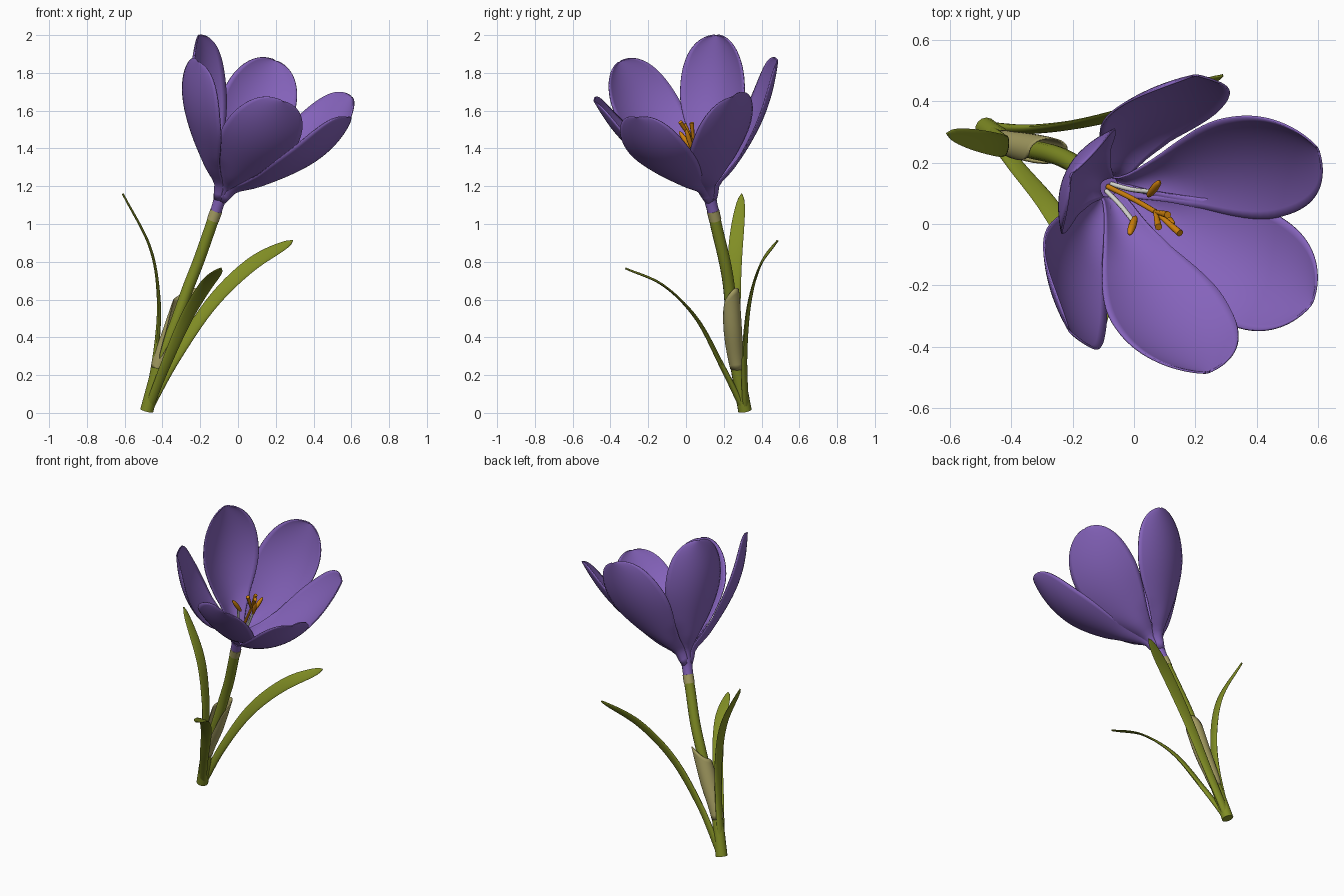
import bpy, math
from mathutils import Vector as V

if "Cube" in bpy.data.objects:
    bpy.data.objects.remove(bpy.data.objects["Cube"])


def mat(name, rgb):
    m = bpy.data.materials.new(name)
    m.diffuse_color = (*rgb, 1)
    m.use_nodes = True
    m.node_tree.nodes["Principled BSDF"].inputs["Base Color"].default_value = m.diffuse_color
    return m


PURPLE = mat("petal purple", (0.235, 0.125, 0.50))
GREEN = mat("leaf green", (0.22, 0.27, 0.018))
PALE = mat("pale sheath", (0.40, 0.36, 0.13))
ORANGE = mat("saffron orange", (0.62, 0.22, 0.004))
WHITE = mat("filament white", (0.75, 0.75, 0.70))


def make(name, verts, faces, material, thick=0):
    me = bpy.data.meshes.new(name)
    me.from_pydata([tuple(v) for v in verts], [], faces)
    me.materials.append(material)
    ob = bpy.data.objects.new(name, me)
    bpy.context.collection.objects.link(ob)
    if thick:
        mod = ob.modifiers.new("thickness", 'SOLIDIFY')
        mod.thickness = thick
        mod.offset = 0
    bpy.ops.object.select_all(action='DESELECT')
    ob.select_set(True)
    bpy.context.view_layer.objects.active = ob
    bpy.ops.object.shade_smooth_by_angle(angle=math.radians(50))
    return ob


def spline(points, n=24):
    """Catmull-Rom curve through the points, as n+1 samples"""
    p = [V(q) for q in points]
    p = [2 * p[0] - p[1]] + p + [2 * p[-1] - p[-2]]
    segs = len(p) - 3
    out = []
    for i in range(n + 1):
        x = i / n * segs
        k = min(int(x), segs - 1)
        t = x - k
        a, b, c, d = p[k:k + 4]
        out.append(0.5 * (2 * b + (c - a) * t + (2 * a - 5 * b + 4 * c - d) * t * t
                          + (3 * b - a - 3 * c + d) * t ** 3))
    return out


def sweep(name, points, width, material, depth=None, side=(0, 1, 0), n=24, sides=14):
    """Elliptical section along a path; width and depth are functions of 0..1"""
    path = spline(points, n)
    depth = depth or width
    verts, faces = [], []
    for i, c in enumerate(path):
        t = (path[min(i + 1, n)] - path[max(i - 1, 0)]).normalized()
        s = V(side)
        s = (s - t * s.dot(t)).normalized()
        m = t.cross(s)
        for j in range(sides):
            a = 2 * math.pi * j / sides
            verts.append(c + s * width(i / n) * math.cos(a) + m * depth(i / n) * math.sin(a))
    for i in range(n):
        for j in range(sides):
            k = (j + 1) % sides
            faces.append((i * sides + j, i * sides + k, (i + 1) * sides + k, (i + 1) * sides + j))
    faces.append(tuple(range(sides))[::-1])
    faces.append(tuple(n * sides + j for j in range(sides)))
    return make(name, verts, faces, material)


# stem, base sheath, pale collar and floral tube
STEM = [(-.483, .312, .012), (-.42, .268, .25), (-.34, .245, .45), (-.265, .228, .66),
        (-.21, .205, .80), (-.15, .165, .97), (-.126, .15, 1.04)]
sweep("stem", STEM, lambda u: .031, GREEN, n=36)
sweep("base_sheath", STEM[:2], lambda u: .036 - .002 * u, GREEN)
sweep("collar", [(-.133, .155, 1.02), (-.115, .143, 1.07)], lambda u: .033, PALE, n=4)
sweep("floral_tube", [(-.117, .144, 1.065), (-.10, .131, 1.12), (-.088, .124, 1.165)],
      lambda u: .031 + .006 * u * u, PURPLE, n=10)

# leaves: slim blades, widest high up, with rounded tips
leaves = {
    "left_leaf": ([(-.483, .31, .02), (-.43, .268, .36), (-.421, .255, .62), (-.467, .263, .88),
                   (-.61, .295, 1.16)], (.1, 1, 0)),
    "right_leaf": ([(-.475, .315, .02), (-.325, .31, .30), (-.14, .335, .58), (.07, .395, .785),
                    (.29, .485, .912)], (-.75, .25, .6)),
    "front_leaf": ([(-.475, .305, .02), (-.385, .19, .25), (-.275, .055, .50), (-.17, -.12, .675),
                    (-.09, -.32, .765)], (.9, .25, -.2)),
}


def blade(u):
    x = min(u / .7, 1)
    w = .024 + .014 * x * x * (3 - 2 * x)
    return w * math.sqrt(max(0.004, 1 - max(0, (u - .72) / .28) ** 2.4))


for name, (pts, side) in leaves.items():
    sweep(name, pts, blade, GREEN, lambda u: .018 - .008 * min(1, u * 1.6) - .005 * u, side, n=48)

# pale bract wrapped round the stem, pointed at the back and open at the front
path = spline(STEM, 120)


def on_stem(z):
    return next((a.lerp(b, (z - a.z) / (b.z - a.z)) for a, b in zip(path, path[1:])
                 if a.z <= z <= b.z), path[-1])


N, R = 36, 14
verts, faces = [], []
for i in range(R + 1):
    for j in range(N):
        a = 2 * math.pi * j / N
        gap = (a + 1.75 + math.pi) % (2 * math.pi) - math.pi
        reach = .585 + .085 * ((1 + math.cos(a - .85)) / 2) ** 2 - .30 * math.exp(-(gap / .65) ** 2)
        z = .235 + (reach - .235) * i / R
        r = .035 + .015 * math.sin(math.pi * min(1, (z - .235) / .3) / 2)
        verts.append(on_stem(z) + V((math.cos(a), math.sin(a), -.25 * math.cos(a))) * r)
for i in range(R):
    for j in range(N):
        k = (j + 1) % N
        faces.append((i * N + j, i * N + k, (i + 1) * N + k, (i + 1) * N + j))
make("bract", verts, faces, PALE, .004)

# petals: three outer and three inner, cupped blades from the throat to each tip
AXIS = V((.395, -.22, .89)).normalized()
THROAT = V((-.098, .129, 1.125))


def petal(name, tip, half, bulge, cup, start, shift=0):
    tip = V(tip)
    chord = tip - THROAT
    r = (chord - AXIS * chord.dot(AXIS)).normalized()
    base = THROAT + r * start
    chord = tip - base
    s = AXIS.cross(r).normalized()
    s = (s - chord * s.dot(chord) / chord.length_squared).normalized()
    n = s.cross(chord).normalized()
    if n.dot(r) < 0:
        n = -n
    U, W = 36, 16
    verts, faces = [], []
    for i in range(U + 1):
        u = math.sin(i / U * math.pi / 2) * .9995
        if u < .64:
            x = u / .64
            w = half * (.15 + .85 * (x * x * (3 - 2 * x) * .92 + .08 * x))
        else:
            w = half * math.sqrt(1 - ((u - .64) / .36) ** 2.3)
        # narrow neck first, then a belly above the middle
        neck = .022 * min(1, u / .08) * math.exp(-((u - .1) / .09) ** 2)
        mid = base + chord * u + n * (bulge * math.sin(math.pi * u ** 1.45) - neck)
        mid += s * shift * math.sin(math.pi * u)
        for j in range(W + 1):
            v = 2 * j / W - 1
            c = cup + .5 * max(0, 1 - u / .35)
            verts.append(mid + s * w * v - n * c * w * v * v)
    for i in range(U):
        for j in range(W):
            a = i * (W + 1) + j
            faces.append((a, a + 1, a + W + 2, a + W + 1))
    make(name, verts, faces, PURPLE, .007)


for name, tip, half, bulge, cup, start, shift in [
        ("outer_petal_back", (.20, .485, 1.865), .198, .045, .27, .032, 0),
        ("outer_petal_right", (.58, -.26, 1.565), .195, .08, .27, .032, 0),
        ("outer_petal_left", (-.21, -.35, 1.86), .195, .068, .27, .032, 0),
        ("inner_petal_right", (.60, .245, 1.675), .20, .05, .24, .026, -.04),
        ("inner_petal_front", (.24, -.485, 1.65), .20, .055, .25, .026, -.01),
        ("inner_petal_left", (-.205, .16, 2.0), .19, .045, .40, .026, 0)]:
    petal(name, tip, half, bulge, cup, start, shift)

# stamens: white filaments with saffron anthers
stamens = [((.045, .09, 1.38), (.085, .14, 1.47)), ((.005, .025, 1.40), (-.015, -.035, 1.49)),
           ((.09, .03, 1.40), (.13, 0, 1.50))]
for i, (a, b) in enumerate(stamens):
    a, b = V(a), V(b)
    foot = V((-.085, .122, 1.17))
    foot += (a - (foot + AXIS * (a - foot).dot(AXIS))).normalized() * .015
    bend = foot.lerp(a, .5) + (a - (foot + AXIS * (a - foot).dot(AXIS))) * .2
    sweep(f"filament_{i + 1}", [foot, bend, a.lerp(b, .3)], lambda u: .008, WHITE, n=12, sides=8)
    sweep(f"anther_{i + 1}", [a, a.lerp(b, .5), b],
          lambda u: .003 + .010 * math.sin(math.pi * u) ** .5 if 0 < u < 1 else .003, ORANGE, n=12, sides=10)

# style with three flared stigma branches
fork = V((.07, .04, 1.43))
sweep("style", [(-.085, .122, 1.17), (0, .08, 1.31), fork], lambda u: .009, ORANGE, n=10, sides=8)
for i, t in enumerate([(.15, -.03, 1.54), (.11, .03, 1.535), (.08, -.01, 1.53)]):
    sweep(f"stigma_{i + 1}", [fork, fork.lerp(V(t), .5), t], lambda u: .007 + .005 * u, ORANGE, n=8, sides=8)
